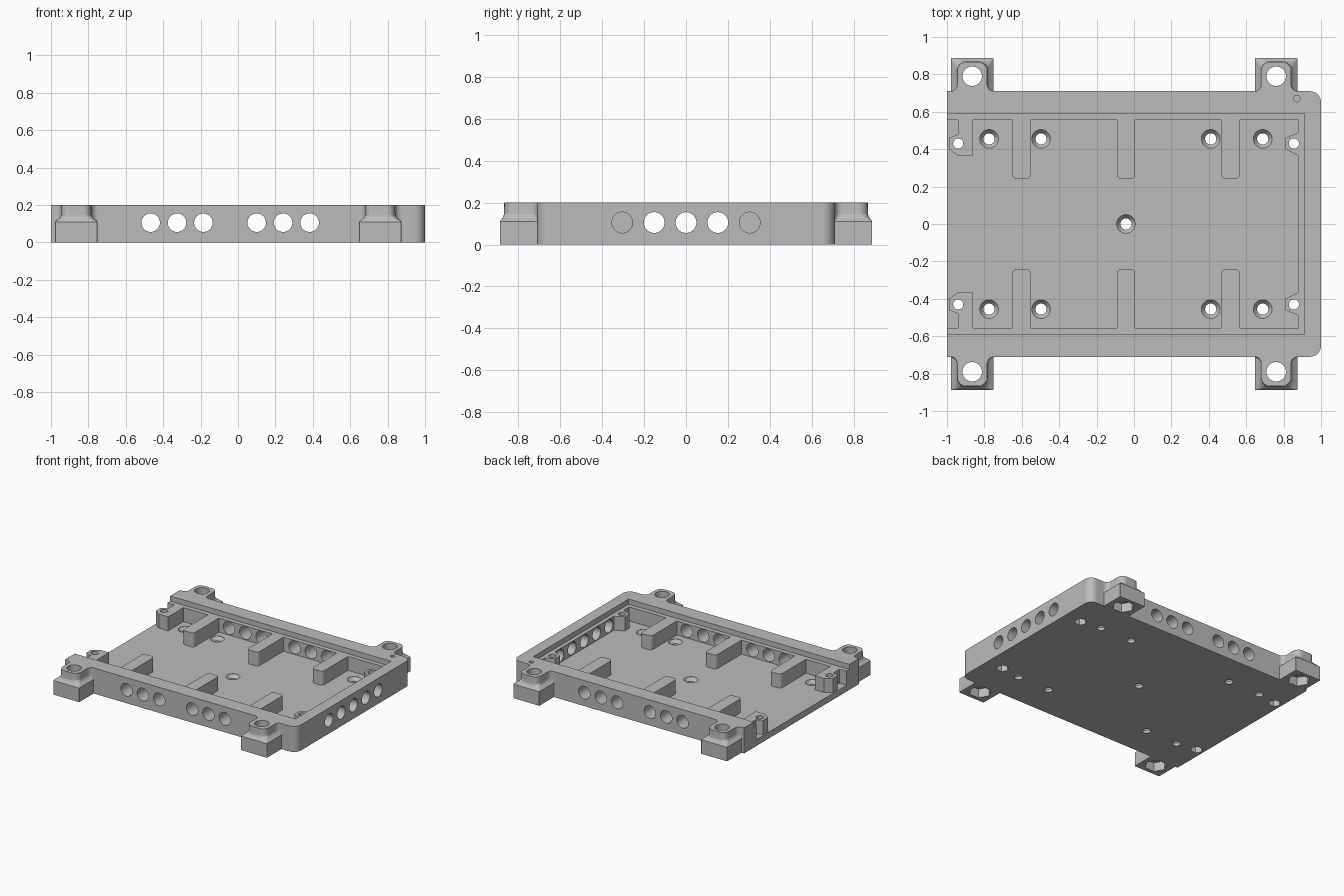
import bpy, bmesh
from math import cos, sin, pi, radians

cube = bpy.data.objects.get("Cube")
if cube:
    bpy.data.objects.remove(cube, do_unlink=True)

grey = bpy.data.materials.new("plain_grey")
grey.use_nodes = True
colour = (0.5, 0.5, 0.5, 1)
grey.diffuse_color = colour
grey.node_tree.nodes["Principled BSDF"].inputs["Base Color"].default_value = colour

HEIGHT, LEDGE, FLOOR = 0.2, 0.16, 0.05
WALL_Y = 0.71


def loft(bm, rings):
    """Closed solid through rings that share one point count."""
    loops = [[bm.verts.new(p) for p in ring] for ring in rings]
    n = len(loops[0])
    for a, b in zip(loops, loops[1:]):
        for k in range(n):
            m = (k + 1) % n
            bm.faces.new((a[k], a[m], b[m], b[k]))
    bm.faces.new(loops[0][::-1])
    bm.faces.new(loops[-1])


def prism(bm, outline, z0, z1):
    loft(bm, [[(x, y, z) for x, y in outline] for z in (z0, z1)])


def lathe(bm, x, y, profile, n=40):
    """Upright turned shape from (radius, z) pairs."""
    loft(bm, [[(x + r * cos(2 * pi * k / n), y + r * sin(2 * pi * k / n), z)
               for k in range(n)] for r, z in profile])


def arc(cx, cy, r, start, end, n=8):
    return [(cx + r * cos(radians(start + (end - start) * k / n)),
             cy + r * sin(radians(start + (end - start) * k / n))) for k in range(n + 1)]


def make(name, bm):
    bmesh.ops.recalc_face_normals(bm, faces=bm.faces)
    mesh = bpy.data.meshes.new(name)
    bm.to_mesh(mesh)
    bm.free()
    mesh.materials.append(grey)
    obj = bpy.data.objects.new(name, mesh)
    bpy.context.collection.objects.link(obj)
    return obj


def combine(target, name, bm, operation="DIFFERENCE"):
    tool = make(name, bm)
    tool.hide_render = True
    mod = target.modifiers.new(name, "BOOLEAN")
    mod.object, mod.operation, mod.solver = tool, operation, "EXACT"
    bpy.ops.object.select_all(action="DESELECT")
    bpy.context.view_layer.objects.active = target
    target.select_set(True)
    bpy.ops.object.modifier_apply(modifier=name)
    bpy.data.objects.remove(tool, do_unlink=True)


# Tray block, rounded at the closed end
r = 0.06
bm = bmesh.new()
outline = [(-1, -WALL_Y)] + arc(1 - r, r - WALL_Y, r, -90, 0)
outline += arc(1 - r, WALL_Y - r, r, 0, 90) + [(-1, WALL_Y)]
prism(bm, outline, 0, HEIGHT)
tray = make("tray", bm)

# Lid recess
bm = bmesh.new()
prism(bm, [(-1.1, -0.59), (0.91, -0.59), (0.91, 0.59), (-1.1, 0.59)], LEDGE, 0.3)
combine(tray, "lid_recess", bm)

# Pocket, whose outline leaves the ribs and corner posts standing
side = 0.555
half = [(-1.1, side), (-0.94, side), (-0.94, 0.48), (-0.99, 0.46), (-0.99, 0.4),
        (-0.94, 0.365), (-0.86, 0.365), (-0.86, side)]
for cx in (-0.602, -0.043, 0.516):
    w, tip, r = 0.048, 0.24, 0.025
    half += [(cx - w, side)] + arc(cx - w + r, tip + r, r, 180, 270, 5)
    half += arc(cx + w - r, tip + r, r, 270, 360, 5) + [(cx + w, side)]
half += [(0.88, side), (0.88, 0.49), (0.81, 0.46), (0.81, 0.4), (0.88, 0.365)]
bm = bmesh.new()
prism(bm, half + [(x, -y) for x, y in reversed(half)], FLOOR, 0.3)
combine(tray, "pocket", bm)


# Mounting ears: square foot, coved up to a rounded boss that flares into the wall
def ear_ring(cx, sign, z, inset):
    w, end = 0.115 - inset, 0.89 - inset * 0.65
    corner = 0.002 + inset * 1.3
    right = [(w + inset, WALL_Y - 0.02)]
    right += arc(w + inset, WALL_Y + inset, inset, 270, 180, 6)
    right += arc(w - corner, end - corner, corner, 0, 90, 6)
    pts = right + [(-x, y) for x, y in reversed(right)]
    return [(cx + x, sign * y, z) for x, y in pts]


ears = [(x, s) for x in (-0.865, 0.76) for s in (-1, 1)]
cove = [(0, 0.002), (0.11, 0.002), (0.119, 0.012), (0.126, 0.021),
        (0.135, 0.029), (0.147, 0.034), (HEIGHT, 0.035)]
bm = bmesh.new()
for x, s in ears:
    loft(bm, [ear_ring(x, s, z, inset) for z, inset in cove])
combine(tray, "mounting_ears", bm, "UNION")

# Upright holes: ears, posts, countersunk floor screws, small blind hole
posts = [(x, s * 0.43) for x in (-0.94, 0.855) for s in (-1, 1)]
screws = [(x, s * 0.455) for x in (-0.775, -0.497, 0.41, 0.688) for s in (-1, 1)]
bm = bmesh.new()
for x, s in ears:
    lathe(bm, x, s * 0.79, [(0.052, -0.1), (0.052, 0.3)])
for x, y in posts:
    lathe(bm, x, y, [(0.027, -0.1), (0.027, 0.3)])
for x, y in screws + [(-0.043, 0)]:
    lathe(bm, x, y, [(0.03, -0.1), (0.03, 0.022), (0.05, FLOOR - 0.002), (0.05, 0.1)])
lathe(bm, 0.87, 0.67, [(0.017, 0.14), (0.017, 0.3)])
combine(tray, "upright_holes", bm)

# Hexagonal nut pockets underneath
bm = bmesh.new()
for x, s in ears:
    lathe(bm, x, s * 0.79, [(0.08, -0.1), (0.08, 0.07)], 6)
for x, y in posts:
    lathe(bm, x, y, [(0.045, -0.1), (0.045, 0.06)], 6)
combine(tray, "nut_pockets", bm)

# Round vents through the side walls and the closed end
bm = bmesh.new()
ring = arc(0, 0.105, 0.0495, 0, 360, 40)[:-1]
for x in (-0.467, -0.326, -0.185, 0.1, 0.241, 0.383):
    for s in (-1, 1):
        loft(bm, [[(x + u, s * y, z) for u, z in ring] for y in (0.5, 0.8)])
for k in range(-2, 3):
    loft(bm, [[(x, k * 0.152 + u, z) for u, z in ring] for x in (0.84, 1.1)])
combine(tray, "vents", bm)

# Smooth curves, crisp edges
bpy.ops.object.shade_smooth_by_angle(angle=radians(30))
tray.modifiers.new("even_normals", "WEIGHTED_NORMAL").keep_sharp = True
